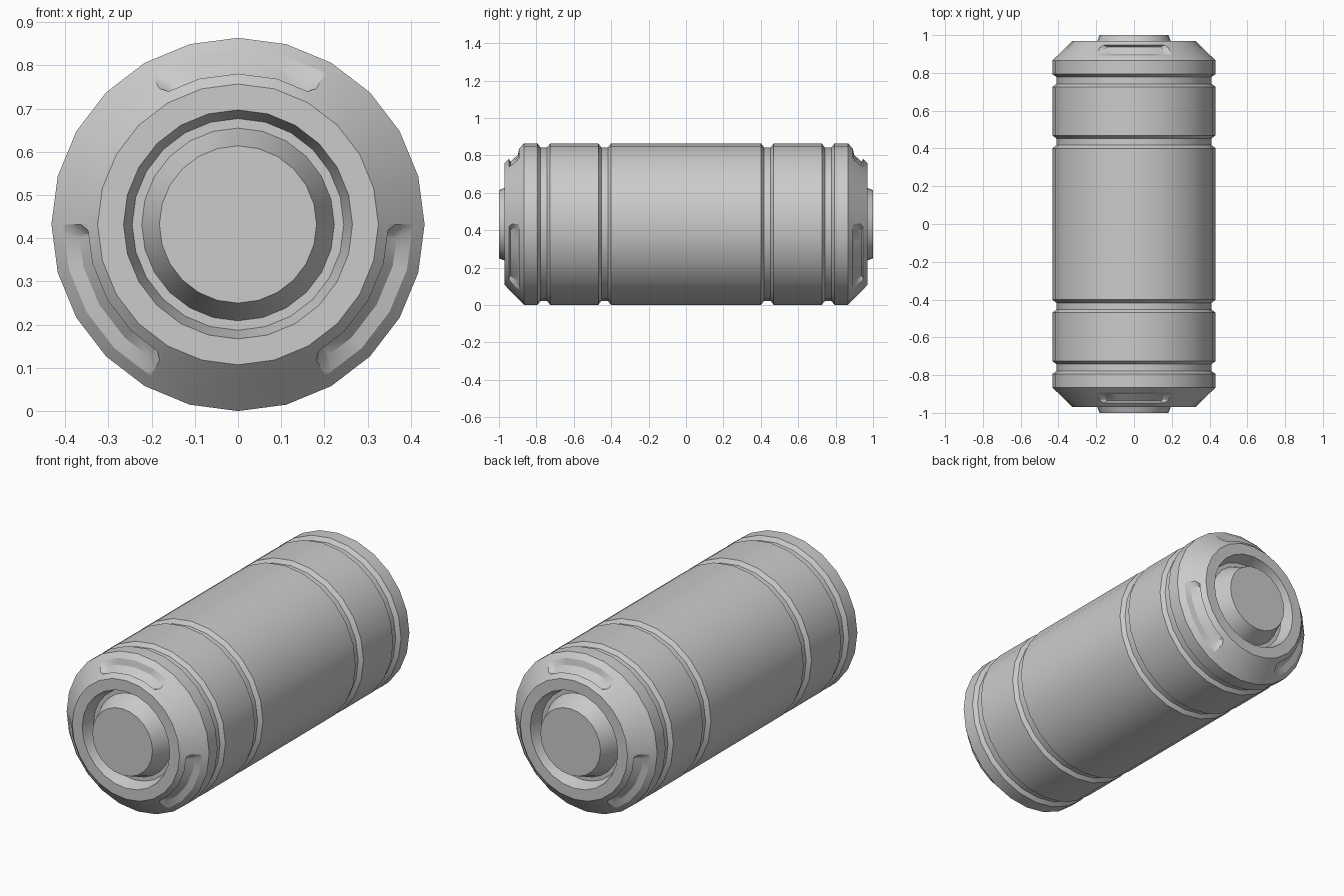
import bpy, bmesh, math

if "Cube" in bpy.data.objects:
    bpy.data.objects.remove(bpy.data.objects["Cube"])

SIDES = 24
STEP = 360 / SIDES
R = 0.432          # barrel radius, also the height of the axis


def place(y, r, deg):
    """Point on the 24-sided ring of radius r; deg is measured from the top."""
    off = deg % STEP - STEP / 2
    r *= math.cos(math.radians(STEP / 2)) / math.cos(math.radians(off))
    a = math.radians(deg)
    return (r * math.sin(a), y, R + r * math.cos(a))


def lathe(bm, profile, skip=lambda band, seg: False):
    rings = [[bm.verts.new(place(y, r, i * STEP)) for i in range(SIDES)]
             for y, r in profile]
    for b in range(len(rings) - 1):
        for i in range(SIDES):
            if not skip(b, i):
                k = (i + 1) % SIDES
                bm.faces.new((rings[b][i], rings[b][k], rings[b + 1][k], rings[b + 1][i]))
    return rings


def finish(bm, name):
    bmesh.ops.remove_doubles(bm, verts=bm.verts, dist=0.0005)
    bmesh.ops.recalc_face_normals(bm, faces=bm.faces)
    me = bpy.data.meshes.new(name)
    bm.to_mesh(me)
    bm.free()
    me.shade_smooth()
    me.set_sharp_from_angle(angle=math.radians(30))
    ob = bpy.data.objects.new(name, me)
    bpy.context.collection.objects.link(ob)
    m = ob.modifiers.new("both_ends", 'MIRROR')
    m.use_axis = (False, True, False)
    return ob


# Slot cross-section: opening edges and floor edges as (y, r)
OUT, INN = (-0.892, 0.405), (-0.947, 0.349)
OUT_F, INN_F = (-0.899, 0.371), (-0.938, 0.334)


def mix(p, q, t):
    return (p[0] + (q[0] - p[0]) * t, p[1] + (q[1] - p[1]) * t)


def slot(bm, centre):
    """Recessed curved slot with clipped corners, 60 degrees long."""
    cols = [(-30, -26.3, .25), (-27.5, -25, 0), (-15, -15, 0), (0, 0, 0),
            (15, 15, 0), (27.5, 25, 0), (30, 26.3, .25)]
    rows = []
    for a, f, s in cols:
        pts = [(mix(OUT, INN, s), a), (mix(OUT_F, INN_F, s), f),
               (mix(INN_F, OUT_F, s), f), (mix(INN, OUT, s), a)]
        rows.append([bm.verts.new(place(p[0], p[1], centre + d)) for p, d in pts])
    for c, d in zip(rows, rows[1:]):
        for j in range(3):
            bm.faces.new((c[j], d[j], d[j + 1], c[j + 1]))
    for end, near, a in ((rows[0], rows[1], -30), (rows[-1], rows[-2], 30)):
        bm.faces.new(end)
        for p, j in ((OUT, 0), (INN, 3)):
            corner = bm.verts.new(place(p[0], p[1], centre + a))
            bm.faces.new((corner, near[j], end[j]))


# Shell: end recess, rim, chamfer with slots, two grooves, half the barrel
shell = [(-0.90, 0.223), (-0.90, 0.245), (-0.97, 0.265), (-0.97, 0.325),
         INN, OUT, (-0.866, R)]
for g in (0.76, 0.435):
    shell += [(-g - 0.034, R), (-g - 0.018, 0.411), (-g + 0.018, 0.411), (-g + 0.034, R)]
shell.append((0, R))
bm = bmesh.new()
lathe(bm, shell, lambda b, i: b == 4 and i % 8 in (0, 1, 6, 7))
for c in (0, 120, 240):
    slot(bm, c)
finish(bm, "canister_shell")

# Tapered end button
bm = bmesh.new()
rings = lathe(bm, [(-0.90, 0.223), (-1.0, 0.182)])
bm.faces.new(rings[-1])
finish(bm, "end_button")
